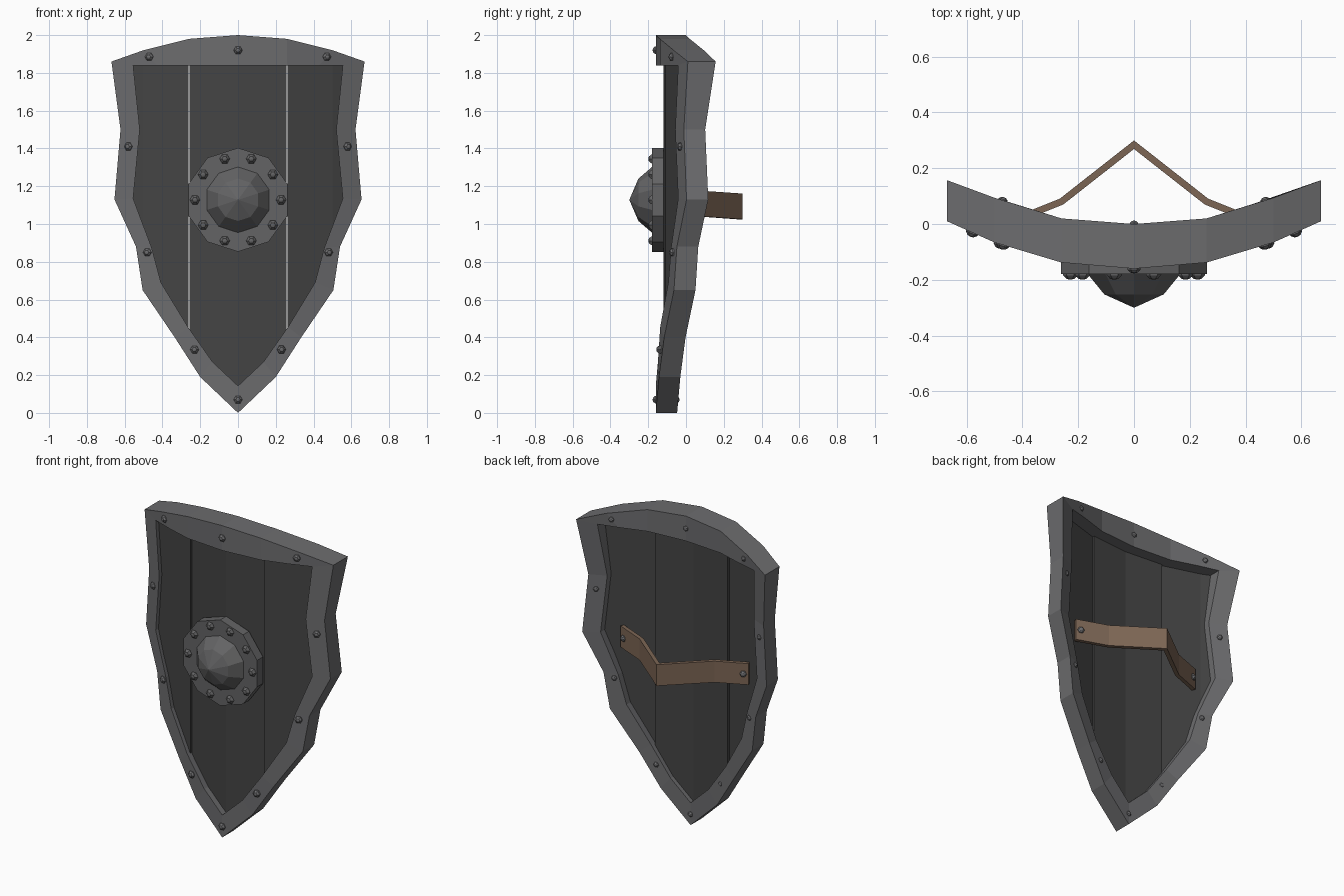
import bpy, bmesh, math
from mathutils import Vector, Matrix

if "Cube" in bpy.data.objects:
    bpy.data.objects.remove(bpy.data.objects["Cube"])


def mat(name, c):
    m = bpy.data.materials.new(name)
    m.diffuse_color = (*c, 1)
    m.use_nodes = True
    m.node_tree.nodes["Principled BSDF"].inputs["Base Color"].default_value = m.diffuse_color
    return m


STEEL = mat("steel grey", (0.150, 0.150, 0.156))
BOSS = mat("boss grey", (0.125, 0.125, 0.128))
DARK = mat("dark panel grey", (0.058, 0.058, 0.058))
LEATHER = mat("brown leather", (0.200, 0.130, 0.088))


def finish(bm, name, material):
    bmesh.ops.recalc_face_normals(bm, faces=bm.faces[:])
    me = bpy.data.meshes.new(name)
    bm.to_mesh(me)
    bm.free()
    me.materials.append(material)
    ob = bpy.data.objects.new(name, me)
    bpy.context.collection.objects.link(ob)
    return ob


# Horizontal curvature of the shield front: piecewise linear in |x|
KNOTS = [(0, -0.16), (0.26, -0.138), (0.5, -0.066), (0.67, 0.01)]


def curve(x):
    x = abs(x)
    for (a, ya), (b, yb) in zip(KNOTS, KNOTS[1:]):
        if x <= b or b == 0.67:
            return ya + (yb - ya) * (x - a) / (b - a)


# Right half outline: outer x, outer z, inner x, inner z, thickness
HALF = [
    (0, 2.0, 0, 1.84, 0.16),
    (0.26, 1.98, 0.26, 1.84, 0.158),
    (0.5, 1.92, 0.43, 1.84, 0.16),
    (0.67, 1.86, 0.555, 1.84, 0.147),
    (0.622, 1.5, 0.52, 1.5, 0.113),
    (0.654, 1.13, 0.555, 1.135, 0.115),
    (0.54, 0.88, 0.457, 0.875, 0.113),
    (0.505, 0.65, 0.408, 0.69, 0.114),
    (0.335, 0.40, 0.265, 0.455, 0.113),
    (0.20, 0.19, 0.135, 0.27, 0.113),
    (0, 0.0, 0, 0.143, 0.113),
]
LOOP = HALF + [(-a, b, -c, d, t) for a, b, c, d, t in HALF[-2:0:-1]]

# Rim: a four-sided section carried round the outline
bm = bmesh.new()
rings = []
for ox, oz, ix, iz, t in LOOP:
    fo, fi = curve(ox), curve(ix)
    rings.append([bm.verts.new(p) for p in (
        (ox, fo, oz), (ix, fi, iz), (ix, fi + t, iz), (ox, fo + t, oz))])
for i, a in enumerate(rings):
    b = rings[(i + 1) % len(rings)]
    for k in range(4):
        n = (k + 1) % 4
        bm.faces.new((a[k], a[n], b[n], b[k]))
finish(bm, "rim", STEEL)


# Planks: the outline trimmed between two x values, bent and thickened
def plank(name, x0, x1, offset):
    bm = bmesh.new()
    bm.faces.new([bm.verts.new((c + (a - c) * 0.4, 0, d + (b - d) * 0.4))
                  for a, b, c, d, t in LOOP])

    def cut(x, **kw):
        geom = bm.verts[:] + bm.edges[:] + bm.faces[:]
        bmesh.ops.bisect_plane(bm, geom=geom, plane_co=(x, 0, 0),
                               plane_no=(1, 0, 0), **kw)
    cut(x0, clear_inner=True)
    cut(x1, clear_outer=True)
    for x in (-0.5, 0, 0.5):
        if x0 < x < x1:
            cut(x)
    for v in bm.verts:
        v.co.y = curve(v.co.x) + offset
    ext = bmesh.ops.extrude_face_region(bm, geom=bm.faces[:], use_keep_orig=True)
    for v in ext["geom"]:
        if isinstance(v, bmesh.types.BMVert):
            v.co.y += 0.045
    finish(bm, name, DARK)


plank("centre_plank", -0.258, 0.258, 0.04)
plank("right_plank", 0.262, 0.8, 0.028)
plank("left_plank", -0.8, -0.262, 0.028)


# Stack of rings along -y, closed with a flat end or a point
def turned(bm, profile, sides, at, start=0.0, direction=Vector((0, -1, 0))):
    m = Matrix.Translation(at) @ Vector((0, -1, 0)).rotation_difference(
        direction).to_matrix().to_4x4()
    prev = None
    for r, h in profile:
        n = sides if r > 0 else 1
        ring = [bm.verts.new(m @ Vector((r * math.cos(start + math.tau * i / sides), -h,
                                         r * math.sin(start + math.tau * i / sides))))
                for i in range(n)]
        if prev is None:
            bm.faces.new(ring)
        else:
            for i in range(sides):
                j = (i + 1) % sides
                if n == 1:
                    bm.faces.new((prev[i], prev[j], ring[0]))
                else:
                    bm.faces.new((prev[i], prev[j], ring[j], ring[i]))
        prev = ring
    if len(prev) > 1:
        bm.faces.new(prev)


# Boss plate and dome
CZ = 1.128
bm = bmesh.new()
turned(bm, [(0.275, 0), (0.275, 0.06)], 10, (0, -0.12, CZ), math.pi / 2)
finish(bm, "boss_plate", BOSS)
bm = bmesh.new()
turned(bm, [(0.178, 0), (0.112, 0.077), (0, 0.125)], 10, (0, -0.175, CZ), math.pi / 2)
finish(bm, "boss_dome", BOSS)


def rivet(bm, x, y, z, r, direction=Vector((0, -1, 0))):
    turned(bm, [(r, -0.006), (r * 0.95, 0.004), (r * 0.5, r * 0.6), (0, r * 0.7)],
           6, (x, y, z), 0, direction)


# Rivets round the boss plate
bm = bmesh.new()
for i in range(10):
    a = math.tau * i / 10
    rivet(bm, 0.228 * math.cos(a), -0.18, CZ + 0.228 * math.sin(a), 0.028)
finish(bm, "boss_rivets", BOSS)

# Rivets on the front and back of the rim
bm = bmesh.new()
for x, z, t in [(0, 1.92, 0.16), (0.47, 1.885, 0.159), (0.58, 1.41, 0.114),
                (0.48, 0.85, 0.113), (0.23, 0.335, 0.113), (0, 0.07, 0.113)]:
    for sx in ((x, -x) if x else (0,)):
        slope = (curve(sx + 0.02) - curve(sx - 0.02)) / 0.04
        d = Vector((slope, -1, 0)).normalized()
        rivet(bm, sx, curve(sx), z, 0.024, d)
        rivet(bm, sx, curve(sx) + t, z, 0.018, -d)
finish(bm, "rim_rivets", STEEL)

# Arm strap behind the shield
bm = bmesh.new()
path = [(-0.45, 0.004), (-0.26, 0.08), (0, 0.284), (0.26, 0.08), (0.45, 0.004)]
prev = None
for x, y in path:
    mid = 1.113 - 0.07 * y
    pair = [bm.verts.new((x, y, mid + s * 0.068)) for s in (-1, 1)]
    if prev:
        bm.faces.new((prev[0], pair[0], pair[1], prev[1]))
    prev = pair
strap = finish(bm, "arm_strap", LEATHER)
sol = strap.modifiers.new("thickness", 'SOLIDIFY')
sol.thickness = 0.024
sol.offset = 0
sol.use_even_offset = True

# Rivets holding the strap ends
bm = bmesh.new()
for s in (-1, 1):
    rivet(bm, s * 0.425, 0.027, 1.112, 0.022, Vector((s * 0.37, 0.93, 0)))
finish(bm, "strap_rivets", STEEL)
